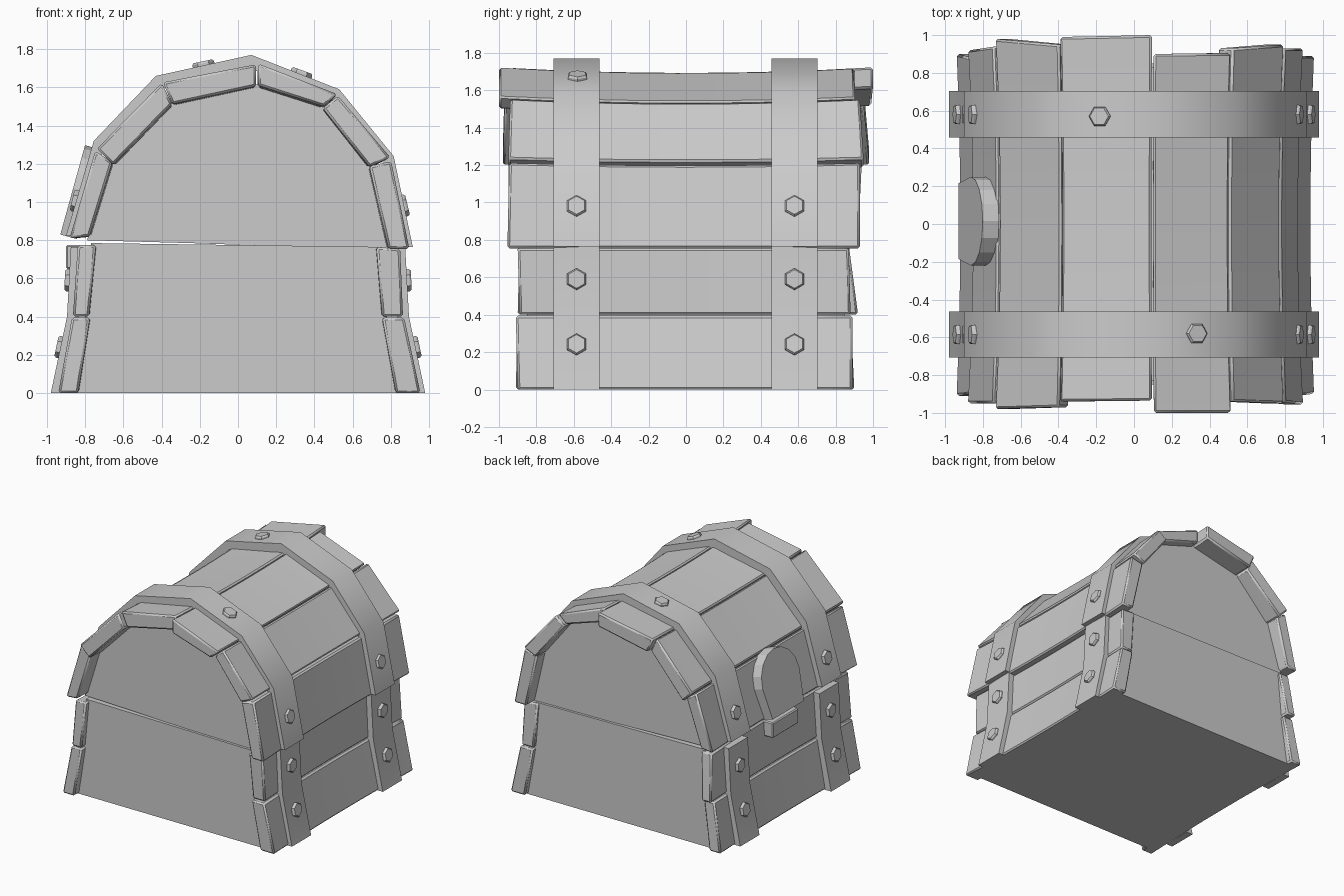
import bpy, bmesh, math
from mathutils import Vector

cube = bpy.data.objects.get("Cube")
if cube:
    bpy.data.objects.remove(cube)

grey = bpy.data.materials.new("plain_grey")
grey.use_nodes = True
grey.diffuse_color = (0.6, 0.6, 0.6, 1)
grey.node_tree.nodes["Principled BSDF"].inputs["Base Color"].default_value = (0.6, 0.6, 0.6, 1)


def loft(name, rings, smooth=None, bevel=0):
    """Join equal rings of points into a closed solid."""
    bm = bmesh.new()
    loops = [[bm.verts.new(p) for p in ring] for ring in rings]
    n = len(loops[0])
    for r, s in zip(loops, loops[1:]):
        for i in range(n):
            j = (i + 1) % n
            bm.faces.new((r[i], r[j], s[j], s[i]))
    bm.faces.new(loops[0])
    bm.faces.new(loops[-1])
    bmesh.ops.recalc_face_normals(bm, faces=bm.faces)
    mesh = bpy.data.meshes.new(name)
    bm.to_mesh(mesh)
    bm.free()
    mesh.materials.append(grey)
    ob = bpy.data.objects.new(name, mesh)
    bpy.context.collection.objects.link(ob)
    if bevel:
        mod = ob.modifiers.new("worn_edges", 'BEVEL')
        mod.width, mod.segments = bevel, 1
    if smooth:
        bpy.ops.object.select_all(action='DESELECT')
        ob.select_set(True)
        bpy.context.view_layer.objects.active = ob
        bpy.ops.object.shade_smooth_by_angle(angle=math.radians(smooth))
    return ob


def prism(name, section, y0, y1, **kw):
    return loft(name, [[(x, y, z) for x, z in section] for y in (y0, y1)], **kw)


def plank(name, section, front, back, sag=0.03):
    """Board along y; front and back give the end position at each long edge."""
    rings = []
    for i in range(9):
        t = i / 8
        ring = []
        for k, (x, z) in enumerate(section):
            e = 0 if k in (0, 3) else 1
            y = front[e] + (back[e] - front[e]) * t
            d = Vector((-x, 0, 0.75 - z)).normalized() * sag * max(0, 1 - y * y)
            ring.append((x + d.x, y, z + d.z * (z > 0.9)))
        rings.append(ring)
    loft(name, rings, smooth=30, bevel=0.012)


def bolt(name, x, y, z, nx, nz):
    """Hexagonal bolt head facing along (nx, nz)."""
    n = Vector((nx, 0, nz)).normalized()
    side, up = Vector((0, 1, 0)), n.cross(Vector((0, 1, 0)))
    rings = []
    for depth, r in ((-0.03, 0.058), (0.012, 0.058), (0.022, 0.05)):
        rings.append([Vector((x, y, z)) + n * depth
                      + side * r * math.sin(k * math.pi / 3) + up * r * math.cos(k * math.pi / 3)
                      for k in range(6)])
    loft(name, rings)


# Inner box and lid with recessed end panels
prism("chest_body", [(-0.86, 0), (0.86, 0), (0.78, 0.4), (0.75, 0.765), (-0.77, 0.785), (-0.8, 0.4)], -0.85, 0.85)
prism("lid_body", [(-0.79, 0.8), (-0.25, 0.785), (0.8, 0.75), (0.7, 1.19), (0.45, 1.5), (0.1, 1.615),
                   (-0.35, 1.515), (-0.66, 1.2)], -0.83, 0.83)

# Side planks of the box: outer low, outer high, inner high, inner low
plank("right_low_plank", [(-0.945, 0), (-0.875, 0.395), (-0.78, 0.395), (-0.84, 0)], (-0.91, -0.9), (0.9, 0.88))
plank("right_high_plank", [(-0.87, 0.4), (-0.845, 0.775), (-0.75, 0.775), (-0.785, 0.4)], (-0.9, -0.89), (0.92, 0.87))
plank("left_low_plank", [(0.96, 0), (0.875, 0.395), (0.76, 0.395), (0.83, 0)], (-0.9, -0.91), (0.89, 0.89))
plank("left_high_plank", [(0.87, 0.4), (0.855, 0.755), (0.73, 0.765), (0.76, 0.4)], (-0.89, -0.9), (0.88, 0.87))

# Lid planks around the arch
plank("right_lid_plank", [(-0.885, 0.81), (-0.75, 1.27), (-0.66, 1.21), (-0.78, 0.82)], (-0.95, -0.95), (0.92, 0.94))
plank("right_slope_plank", [(-0.74, 1.28), (-0.4, 1.625), (-0.345, 1.515), (-0.655, 1.195)], (-0.98, -0.97), (0.98, 0.95))
plank("right_top_plank", [(-0.395, 1.63), (0.095, 1.725), (0.095, 1.61), (-0.345, 1.515)], (-0.94, -0.935), (0.99, 1.0))
plank("left_top_plank", [(0.105, 1.725), (0.52, 1.565), (0.45, 1.5), (0.105, 1.61)], (-1.0, -1.0), (0.9, 0.905))
plank("left_slope_plank", [(0.525, 1.56), (0.8, 1.235), (0.69, 1.185), (0.445, 1.495)], (-0.94, -0.95), (0.93, 0.95))
plank("left_lid_plank", [(0.805, 1.215), (0.9, 0.755), (0.79, 0.755), (0.69, 1.19)], (-0.945, -0.955), (0.93, 0.93))

# Metal straps with their bolts
lid_line = [(-0.9, 0.825), (-0.755, 1.32), (-0.43, 1.66), (0.07, 1.77), (0.53, 1.59), (0.815, 1.24), (0.915, 0.765)]
lid_inner = [(x * 0.93, 0.75 + (z - 0.75) * 0.93) for x, z in lid_line]
for place, y in (("front", -0.585), ("back", 0.58)):
    w = 0.123
    prism(place + "_lid_strap", lid_line + lid_inner[::-1], y - w, y + w, smooth=40)
    for side, s in (("right", -1), ("left", 1)):
        line = [(s * 0.98, 0), (s * 0.895, 0.4), (s * 0.875, 0.765)]
        inner = [(x - s * 0.06, z) for x, z in line]
        name = place + "_" + side
        prism(name + "_box_strap", line + inner[::-1], y - w, y + w, smooth=40)
        bolt(name + "_low_bolt", s * 0.929, y, 0.24, s, 0.21)
        bolt(name + "_high_bolt", s * 0.885, y, 0.59, s, 0.05)
        bolt(name + "_lid_bolt", 0.866 if s > 0 else -0.847, y, 0.98 if s > 0 else 1.005, s, 0.24)
bolt("back_top_bolt", -0.18, 0.57, 1.715, -0.21, 1)
bolt("front_top_bolt", 0.33, -0.58, 1.668, 0.37, 1)

# Arched latch plate and the catch below it
foot, up = Vector((-0.93, 0.015, 0.83)), Vector((0.13, 0, 0.47)).normalized()
inward = Vector((up.z, 0, -up.x))
arch = [(-0.2, 0), (0.2, 0)]
arch += [(0.235 * math.cos(a), 0.25 + 0.235 * math.sin(a)) for a in (math.pi * k / 8 for k in range(9))]
plate = [foot + up * h + Vector((0, v, 0)) for v, h in arch]
loft("latch_plate", [plate, [p + inward * 0.09 for p in plate]])
prism("latch_catch", [(-0.9, 0.65), (-0.9, 0.775), (-0.78, 0.775), (-0.78, 0.65)], -0.16, 0.17, bevel=0.008)
